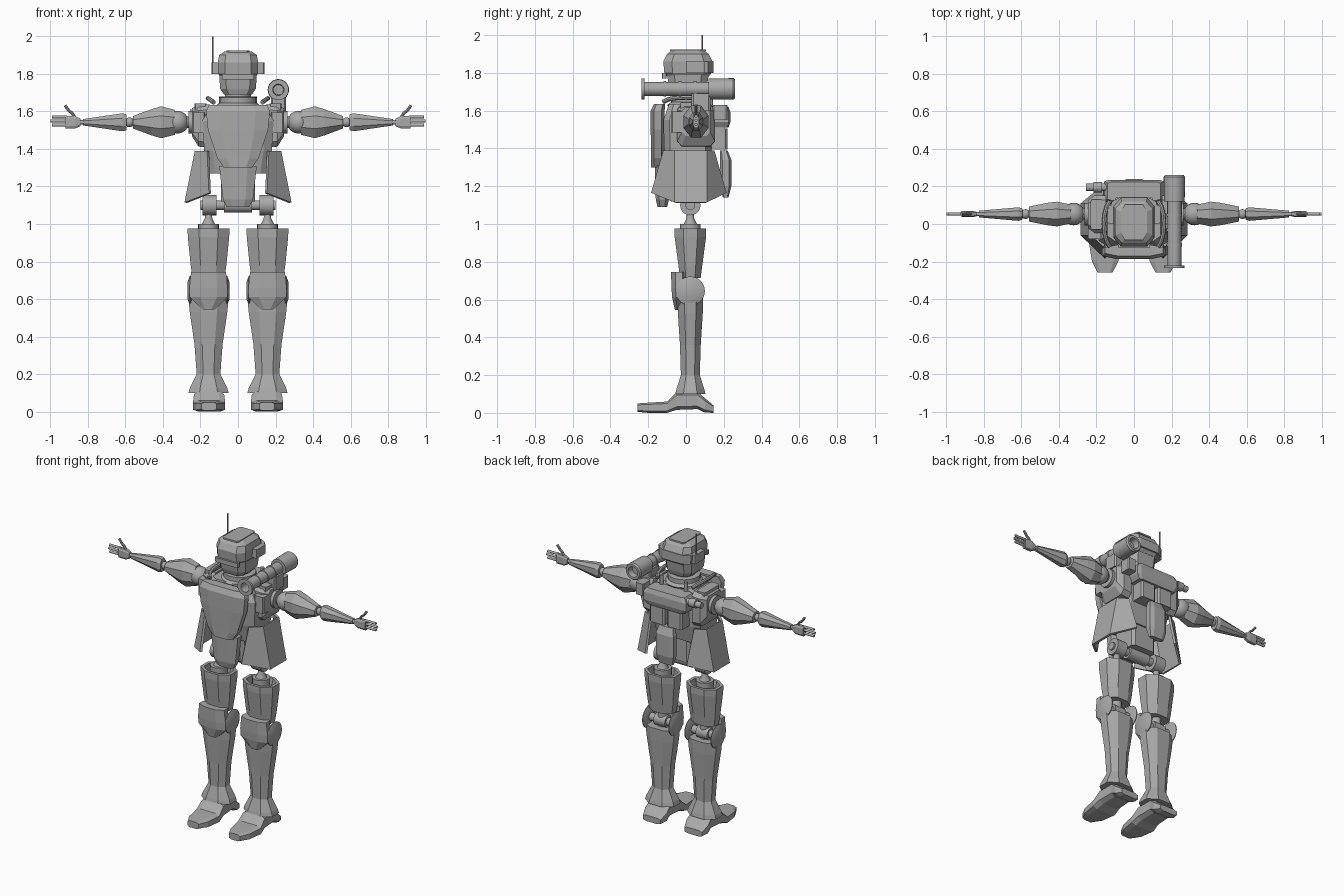
import bpy, bmesh, math
from mathutils import Vector

cube = bpy.data.objects.get("Cube")
if cube:
    bpy.data.objects.remove(cube, do_unlink=True)

grey = bpy.data.materials.new("plain_grey")
grey.use_nodes = True
grey.diffuse_color = (.4, .4, .4, 1)
grey.node_tree.nodes["Principled BSDF"].inputs["Base Color"].default_value = grey.diffuse_color

# Axis frames: across, up, along
X, Y, Z = (Vector(v) for v in ((1, 0, 0), (0, 1, 0), (0, 0, 1)))
FRAMES = {'x': (Y, Z, X), 'y': (X, Z, Y), 'z': (X, Y, Z)}

# Reference lines that parts are strung along
SPINE = Y * .01
LEG = X * .157 + Y * .023
KNEE = LEG + Z * .645
HIP = LEG + Z * 1.1
ARM = Y * .053 + Z * 1.542
CANNON = X * .215 + Z * 1.715


def finish(name, bm, mirror, smooth):
    """Make an object at the world origin, optionally mirrored over x."""
    bmesh.ops.recalc_face_normals(bm, faces=bm.faces)
    mesh = bpy.data.meshes.new(name)
    bm.to_mesh(mesh)
    bm.free()
    mesh.materials.append(grey)
    if smooth:
        for polygon in mesh.polygons:
            polygon.use_smooth = True
        mesh.set_sharp_from_angle(angle=math.radians(35))
    part = bpy.data.objects.new(name, mesh)
    bpy.context.collection.objects.link(part)
    if mirror:
        part.modifiers.new("Mirror", 'MIRROR').use_mirror_merge = False
    return part


def skin(name, rings, mirror=False, smooth=False):
    """Join equal point rings with quads and close both ends."""
    bm = bmesh.new()
    rows = [[bm.verts.new(point) for point in ring] for ring in rings]
    for low, high in zip(rows, rows[1:]):
        for i in range(len(low)):
            bm.faces.new((low[i - 1], low[i], high[i], high[i - 1]))
    bm.faces.new(rows[0])
    bm.faces.new(rows[-1])
    return finish(name, bm, mirror, smooth)


def circle(sides):
    angles = [math.tau * i / sides for i in range(sides)]
    return [(math.cos(a), math.sin(a)) for a in angles]


def cut_square(cut):
    """Unit square with its corners cut off."""
    points = []
    for u, v in ((1, -1), (1, 1), (-1, 1), (-1, -1)):
        pair = [(u - u * cut, v), (u, v - v * cut)]
        points += pair if u * v < 0 else reversed(pair)
    return points


def place(outline, axis, centre, along, wide, high=None, lift=0):
    """Scale an outline and set it square to an axis."""
    across, up, forward = FRAMES[axis]
    high = wide if high is None else high
    return [centre + forward * along + across * u * wide + up * (v * high + lift)
            for u, v in outline]


def body(name, axis, centre, *rows, cut=.4, mirror=False):
    """Flat-sided part; rows are along, half width, half height, lift."""
    outline = cut_square(cut)
    skin(name, [place(outline, axis, centre, *row) for row in rows], mirror)


def turned(name, axis, centre, *rows, sides=20, mirror=False):
    """Round part; rows are along, radius."""
    outline = circle(sides)
    skin(name, [place(outline, axis, centre, *row) for row in rows], mirror, smooth=True)


def rod(name, axis, centre, start, end, radius, mirror=False):
    turned(name, axis, centre, (start, radius), (end, radius), mirror=mirror)


def box(name, centre, size, cut=.2, mirror=False):
    wide, deep, tall = (s / 2 for s in size)
    body(name, 'z', Vector(centre), (-tall, wide, deep), (tall, wide, deep), cut=cut, mirror=mirror)


def ball(name, centre, radius):
    bm = bmesh.new()
    bmesh.ops.create_uvsphere(bm, u_segments=20, v_segments=12, radius=radius)
    bmesh.ops.translate(bm, verts=bm.verts, vec=centre)
    finish(name, bm, mirror=True, smooth=True)


def pipe(name, points, radius):
    """Round tube following a list of points."""
    rings = []
    for i, point in enumerate(points):
        heading = points[min(i + 1, len(points) - 1)] - points[max(i - 1, 0)]
        turn = heading.to_track_quat('Z', 'Y')
        rings.append([point + turn @ (X * u + Y * v) * radius for u, v in circle(8)])
    skin(name, rings, mirror=True, smooth=True)


# Head
body("jaw", 'z', SPINE, (1.69, .075, .09), (1.72, .095, .1), (1.79, .1, .11), cut=.35)
body("helmet", 'z', SPINE, (1.78, .09, .11), (1.8, .105, .125), (1.86, .108, .13),
     (1.9, .1, .11), (1.92, .07, .085), cut=.35)
body("head_band", 'z', Y * .075, (1.8, .115, .07), (1.86, .12, .07))
box("face_bar", (0, -.115, 1.785), (.17, .025, .03))
box("ear_pod", (.12, .05, 1.83), (.04, .1, .06), mirror=True)
box("crest", (0, .01, 1.92), (.12, .19, .01))
rod("antenna", 'z', X * -.135 + Y * .085, 1.8, 2, .004)

# Neck and collar
turned("neck", 'z', Y * .02, (1.6, .1), (1.63, .12), (1.645, .1), (1.675, .1), (1.68, .07), (1.71, .07))
arc = [math.pi * (i / 8 - .5) for i in range(9)]
pipe("collar_pipe", [Vector((.11 + .05 * math.cos(a), .13 * math.sin(a), 1.61 + .06 * math.cos(a) ** .5))
                     for a in arc[1:-1]], .012)

# Torso
body("torso", 'z', SPINE, (1.27, .16, .1), (1.39, .18, .125), (1.55, .19, .13), (1.635, .14, .1), cut=.25)
body("chest_plate", 'z', Y * -.15, (1.3, .075, .035), (1.35, .11, .035), (1.5, .16, .037),
     (1.6, .17, .037), (1.635, .155, .03, .01), cut=.45)
body("front_skirt", 'z', Y * -.125, (1.09, .06, .025), (1.13, .08, .035), (1.31, .1, .04), cut=.5)
body("back_skirt", 'z', Y * .21, (1.14, .05, .015), (1.2, .065, .03), (1.34, .065, .03), (1.39, .05, .02, -.01))
box("pelvis", (0, .01, 1.2), (.18, .18, .16))
rod("hip_bar", 'x', HIP - X * HIP.x, -.2, .2, .026)
rod("hip_drum", 'x', HIP - X * HIP.x, -.075, .075, .04)

# Side skirts: folded sheets flaring outward
bm = bmesh.new()
columns = []
for inner, front in ((True, True), (False, True), (False, False), (True, False)):
    y = (-.12 if front else .15) if inner else (-.06 if front else .11)
    top = Vector((.165 if inner else .23, y, 1.39))
    flare = Vector((-.01, math.copysign(.065, y), -.225)) if inner else Vector((.055, 0, -.275))
    columns.append([bm.verts.new(top), bm.verts.new(top + flare)])
for a, b in zip(columns, columns[1:]):
    bm.faces.new((a[0], b[0], b[1], a[1]))
skirt = finish("side_skirt", bm, mirror=False, smooth=False)
skirt.modifiers.new("Solidify", 'SOLIDIFY').thickness = .015
skirt.modifiers.new("Mirror", 'MIRROR')

# Backpack
body("pack_rack", 'z', Y * .175, (1.51, .14, .05), (1.54, .16, .06), (1.59, .16, .06), (1.62, .14, .05), cut=.15)
box("pack_pouch", (.065, .17, 1.45), (.11, .1, .11), mirror=True)
rod("pack_post", 'z', X * .09 + Y * .13, 1.6, 1.68, .012, mirror=True)
rod("side_thruster", 'x', Y * .195 + Z * 1.59, -.255, -.13, .02)
rod("thruster_sleeve", 'x', Y * .195 + Z * 1.59, -.215, -.17, .028)

# Shoulder cannon with a flanged muzzle and an open bore
turned("cannon", 'y', CANNON, (-.1, .026), (-.235, .03), (-.235, .055), (-.22, .055), (-.22, .037),
       (.12, .037), (.12, .055), (.25, .057), (.26, .05), (.26, .035), (.22, .03), sides=24)
for i in range(3):
    start = i * .08 - .12
    rod("cannon_ring", 'y', CANNON, start, start + .015, .041)
box("cannon_mount", CANNON + Vector((0, .08, -.07)), (.08, .1, .09))
box("cannon_bracket", CANNON + Vector((-.02, .18, -.125)), (.06, .08, .08))

# Shoulders
body("shoulder_block", 'x', ARM, (.15, .1, .115, -.02), (.21, .1, .11, -.02), (.245, .075, .075),
     cut=.25, mirror=True)
box("shoulder_lug", (.21, -.04, 1.54), (.07, .08, .11), mirror=True)
box("shoulder_cap", (.2, .05, 1.62), (.065, .16, .045), mirror=True)
rod("shoulder_disc", 'x', ARM, .24, .265, .06, mirror=True)
rod("shoulder_peg", 'x', ARM, .26, .3, .03, mirror=True)
ball("shoulder_ball", ARM + X * .322, .06)

# Arms
body("upper_arm", 'x', ARM, (.335, .05, .066), (.41, .066, .085), (.46, .06, .07), (.56, .04, .033),
     cut=.6, mirror=True)
ball("elbow_ball", ARM + X * .578, .026)
rod("elbow_sleeve", 'x', ARM, .55, .61, .018, mirror=True)
body("forearm", 'x', ARM, (.595, .03, .042), (.615, .036, .048), (.825, .018, .017), cut=.55, mirror=True)
rod("wrist", 'x', ARM, .82, .86, .011, mirror=True)

# Hands
body("palm", 'x', ARM, (.84, .013, .02), (.865, .017, .032), (.92, .015, .033), mirror=True)
for i in (-1, 0, 1):
    rod("finger", 'x', ARM + Z * (i * .022 + .007), .91, 1 - .008 * abs(i), .008, mirror=True)
thumb_root = ARM + X * .865 + Z * .02
pipe("thumb", [thumb_root + step for step in
               (Vector(), Vector((.02, 0, .03)), Vector((.035, 0, .04)), Vector((.057, 0, .07)))], .008)

# Hips and thighs
rod("hip_joint", 'x', HIP - X * HIP.x, .115, .19, .054, mirror=True)
turned("thigh_rod", 'z', LEG, (.95, .055), (1, .055), (1, .035), (1.03, .02), (1.1, .016), mirror=True)
body("thigh", 'z', LEG, (.93, .085, .06), (.975, .092, .066), (.975, .112, .083), (.93, .11, .083),
     (.78, .095, .063), (.715, .085, .055), cut=.55, mirror=True)

# Knees
knee_line = KNEE - X * KNEE.x
rod("knee_axle", 'x', knee_line, .06, .255, .026, mirror=True)
rod("knee_drum", 'x', knee_line, .115, .2, .04, mirror=True)
rod("knee_post", 'z', KNEE, -.1, .1, .03, mirror=True)
for side in (-1, 1):
    turned("knee_disc", 'x', KNEE, *((side * out, radius) for out, radius in
           ((.085, .05), (.095, .077), (.1, .077), (.112, .045))), sides=28, mirror=True)
body("knee_plate", 'z', KNEE - Y * .06, (-.1, .035, .022), (-.035, .1, .036), (.015, .102, .04),
     (.1, .093, .042), cut=.55, mirror=True)

# Shins
body("shin", 'z', LEG, (.1, .107, .08), (.125, .1, .074), (.2, .063, .05), (.36, .075, .055),
     (.53, .1, .066), (.61, .108, .068), cut=.55, mirror=True)
rod("ankle", 'z', LEG, .06, .13, .055, mirror=True)

# Feet
body("foot", 'y', X * .154, (-.258, .04, .022, .028), (-.2, .07, .027, .027), (-.1, .086, .03, .03),
     (-.05, .08, .047, .063), (.06, .075, .046, .066), (.1, .08, .038, .04), (.145, .065, .02, .02),
     cut=.35, mirror=True)
